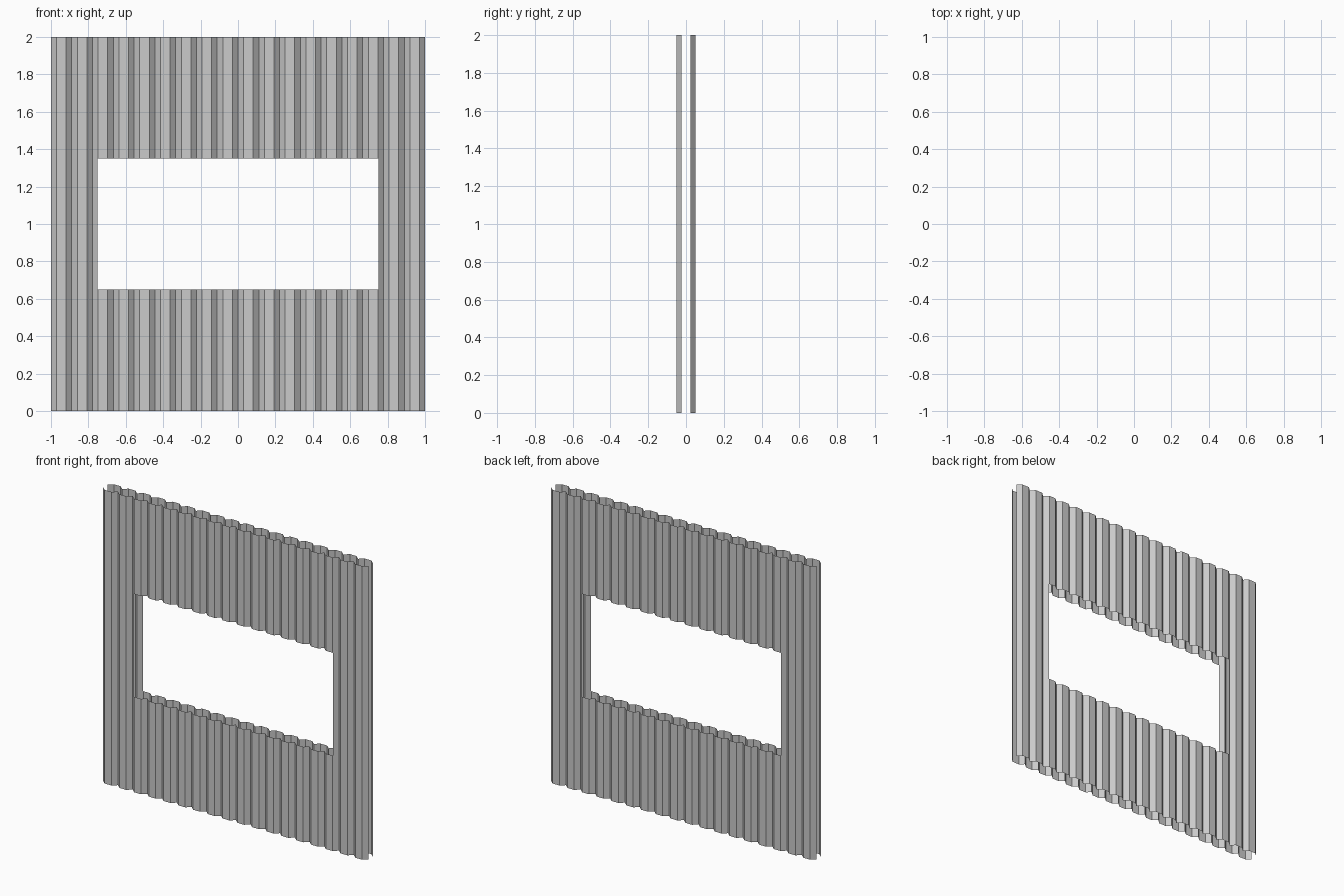
import bpy, bmesh, math

if "Cube" in bpy.data.objects:
    bpy.data.objects.remove(bpy.data.objects["Cube"])

RIBS = 18
PITCH = 2.0 / RIBS
VALLEY, CREST, SLOPE = 0.023, 0.05, 0.03   # depth at crease, depth at crest, slope width
WIN_X, WIN_Z = 0.75, (0.65, 1.35)
LEVELS = (0.0, WIN_Z[0], WIN_Z[1], 2.0)


def depth(x):
    # ribbed profile: crease, slope, flat crest, slope
    t = (x + 1.0) % PITCH
    t = min(t, PITCH - t)
    return VALLEY + (CREST - VALLEY) * min(1.0, t / SLOPE)


def corrugated_sheet(name, side):
    # stations along x, including the window's side cuts
    xs = {-WIN_X, WIN_X, 1.0}
    for i in range(RIBS):
        x0 = -1.0 + i * PITCH
        xs.update((x0, x0 + SLOPE, x0 + PITCH - SLOPE))
    xs = sorted(xs)

    bm = bmesh.new()
    grid = [[bm.verts.new((x, side * depth(x), z)) for z in LEVELS] for x in xs]
    for i in range(len(xs) - 1):
        inside = abs((xs[i] + xs[i + 1]) / 2) < WIN_X
        for k in range(3):
            if inside and k == 1:      # window opening
                continue
            quad = [grid[i][k], grid[i + 1][k], grid[i + 1][k + 1], grid[i][k + 1]]
            bm.faces.new(quad if side < 0 else quad[::-1])
    mesh = bpy.data.meshes.new(name)
    bm.to_mesh(mesh)
    bm.free()
    obj = bpy.data.objects.new(name, mesh)
    bpy.context.collection.objects.link(obj)
    return obj


# two open sheets, ribs bulging outward, with a gap between them
corrugated_sheet("front_sheet", -1)
corrugated_sheet("back_sheet", 1)
